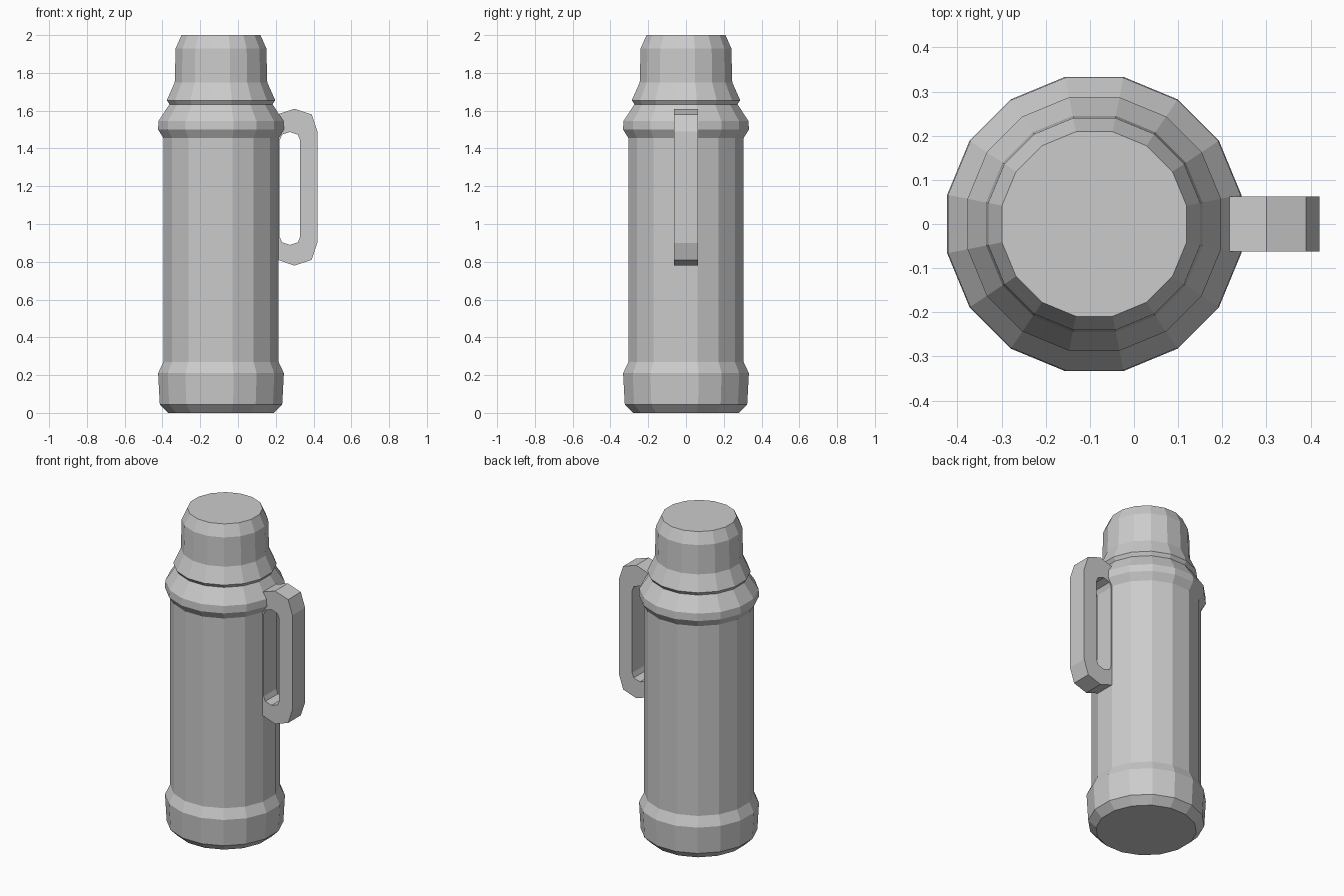
import bpy, bmesh, math

if "Cube" in bpy.data.objects:
    bpy.data.objects.remove(bpy.data.objects["Cube"])

SIDES = 16
CENTRE_X = -0.09

grey = bpy.data.materials.new("light_grey")
grey.diffuse_color = (0.6, 0.6, 0.6, 1)
grey.use_nodes = True
grey.node_tree.nodes["Principled BSDF"].inputs["Base Color"].default_value = grey.diffuse_color


def finish(name, bm):
    bmesh.ops.recalc_face_normals(bm, faces=bm.faces)
    mesh = bpy.data.meshes.new(name)
    bm.to_mesh(mesh)
    bm.free()
    mesh.materials.append(grey)
    obj = bpy.data.objects.new(name, mesh)
    bpy.context.collection.objects.link(obj)
    return obj


def lathe(name, profile):
    """Closed faceted solid; profile = (distance to the flats, height)."""
    bm = bmesh.new()
    rings = []
    for flat, z in profile:
        r = flat / math.cos(math.pi / SIDES)
        angles = [2 * math.pi * (i + 0.5) / SIDES for i in range(SIDES)]
        rings.append([bm.verts.new((CENTRE_X + r * math.cos(a), r * math.sin(a), z))
                      for a in angles])
    for low, high in zip(rings, rings[1:]):
        for i in range(SIDES):
            j = (i + 1) % SIDES
            bm.faces.new((low[i], low[j], high[j], high[i]))
    bm.faces.new(rings[0][::-1])
    bm.faces.new(rings[-1])
    return finish(name, bm)


# Flask body with flared base and shoulder
lathe("flask_body", [(0.28, 0), (0.324, 0.045), (0.333, 0.21), (0.305, 0.27),
                     (0.305, 1.455), (0.333, 1.5), (0.331, 1.545), (0.272, 1.635)])

# Cup lid
lathe("cup_lid", [(0.27, 1.63), (0.287, 1.655), (0.245, 1.75),
                  (0.24, 1.93), (0.209, 2.0)])

# Handle: loop between matching outer and inner outlines, (x, z)
upper_outer = [(0.18, 1.49), (0.21, 1.58), (0.30, 1.61), (0.39, 1.58), (0.42, 1.49)]
upper_inner = [(0.221, 1.445), (0.233, 1.473), (0.275, 1.487), (0.317, 1.473), (0.328, 1.445)]


def full_loop(upper, mid=1.195):
    return upper + [(x, 2 * mid - z) for x, z in reversed(upper)]


bm = bmesh.new()
HALF = 0.0625
loops = {}
for key, outline in (("out", full_loop(upper_outer)), ("in", full_loop(upper_inner, 1.188))):
    for side in (-1, 1):
        loops[key, side] = [bm.verts.new((x, side * HALF, z)) for x, z in outline]
strips = [(("out", -1), ("out", 1)), (("out", 1), ("in", 1)),
          (("in", 1), ("in", -1)), (("in", -1), ("out", -1))]
for a, b in strips:
    n = len(loops[a])
    for i in range(n):
        j = (i + 1) % n
        bm.faces.new((loops[a][i], loops[a][j], loops[b][j], loops[b][i]))
finish("handle", bm)
